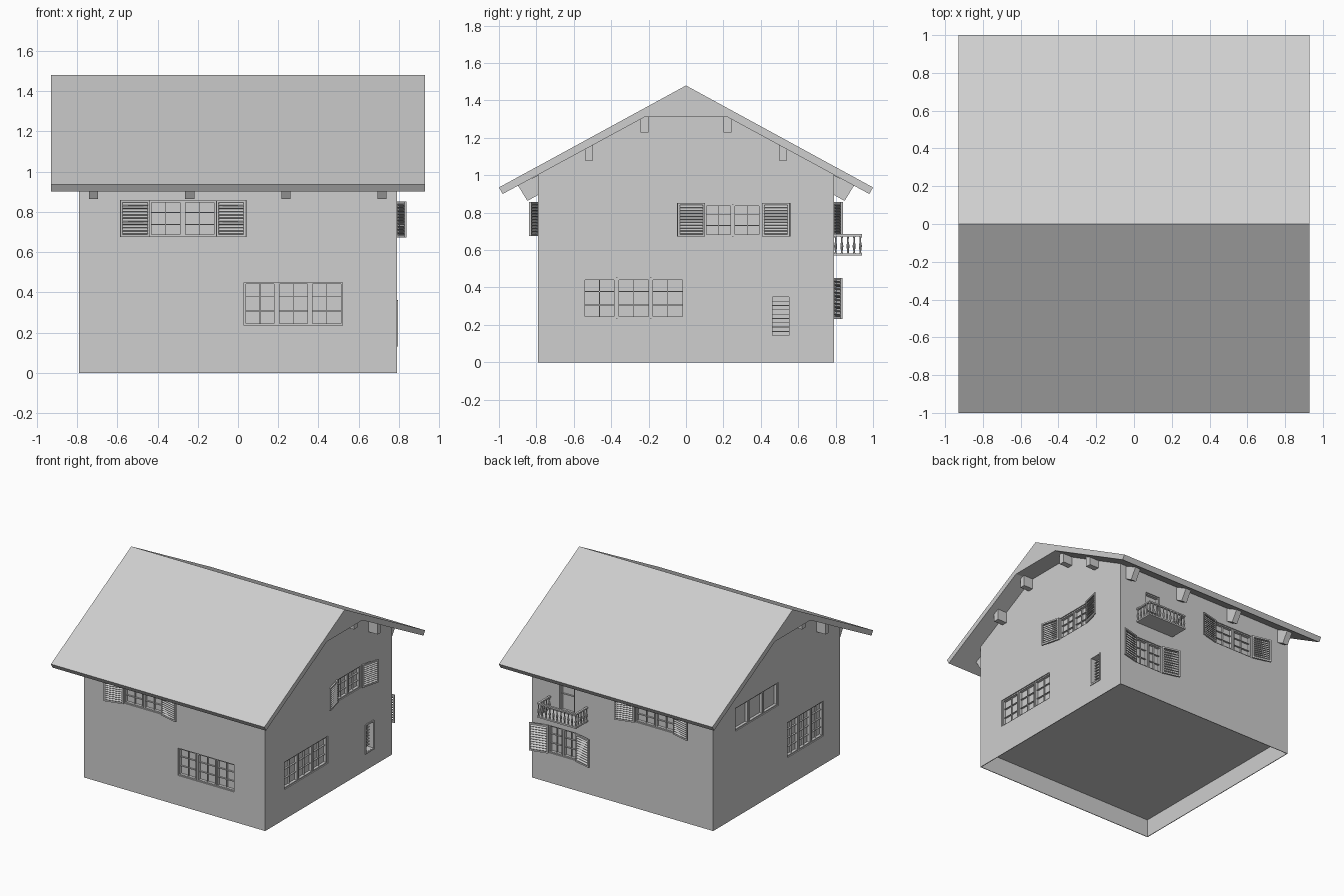
import bpy, bmesh, math
from mathutils import Matrix, Vector

if "Cube" in bpy.data.objects:
    bpy.data.objects.remove(bpy.data.objects["Cube"])

W = 0.79                                   # half width of the square house
grey = bpy.data.materials.new("plain grey")
grey.diffuse_color = (0.62, 0.62, 0.62, 1)
grey.use_nodes = True
grey.node_tree.nodes["Principled BSDF"].inputs["Base Color"].default_value = grey.diffuse_color


def finish(bm, name):
    bmesh.ops.recalc_face_normals(bm, faces=bm.faces)
    me = bpy.data.meshes.new(name)
    bm.to_mesh(me)
    bm.free()
    ob = bpy.data.objects.new(name, me)
    me.materials.append(grey)
    bpy.context.collection.objects.link(ob)
    return ob


def add_box(bm, a, b, c, m=Matrix()):
    """Box from three (low, high) ranges, placed by matrix m."""
    size = Matrix.Diagonal((a[1] - a[0], b[1] - b[0], c[1] - c[0], 1))
    mid = Matrix.Translation(((a[0] + a[1]) / 2, (b[0] + b[1]) / 2, (c[0] + c[1]) / 2))
    bmesh.ops.create_cube(bm, size=1, matrix=m @ mid @ size)


def add_prism(bm, profile, x0, x1, m=Matrix()):
    """Extrude a (y, z) profile along x."""
    f = bm.faces.new([bm.verts.new(m @ Vector((x0, y, z))) for y, z in profile])
    ext = bmesh.ops.extrude_face_region(bm, geom=[f])["geom"]
    move = m.to_3x3() @ Vector((x1 - x0, 0, 0))
    bmesh.ops.translate(bm, verts=[v for v in ext if isinstance(v, bmesh.types.BMVert)], vec=move)


# Wall frames: local x runs right along the wall, local -y points outward
SIDE = {s: Matrix.Rotation(math.radians(90 * i), 4, 'Z') @ Matrix.Translation((0, -W, 0))
        for i, s in enumerate(("front", "right", "back", "left"))}

cut = bmesh.new()                          # collects all wall openings


def window(side, name, u0, u1, z0, z1, panes, cols=2, rows=3, depth=0.03):
    m = SIDE[side]
    add_box(cut, (u0, u1), (-0.05, depth), (z0, z1), m)
    bm = bmesh.new()
    gap, t = 0.008, 0.009
    w = (u1 - u0 - gap * (panes - 1)) / panes
    for i in range(panes):
        a = u0 + i * (w + gap)
        b = a + w
        lay = (0.008, depth + 0.002)
        for x in (a, b - t):
            add_box(bm, (x, x + t), lay, (z0, z1), m)
        for z in (z0, z1 - t):
            add_box(bm, (a + t, b - t), lay, (z, z + t), m)
        bar = (0.017, depth + 0.002)
        for c in range(1, cols):
            x = a + w * c / cols
            add_box(bm, (x - 0.002, x + 0.002), bar, (z0 + t, z1 - t), m)
        for r in range(1, rows):
            z = z0 + (z1 - z0) * r / rows
            add_box(bm, (a + t, b - t), bar, (z - 0.002, z + 0.002), m)
        if i < panes - 1:                  # post between casements
            add_box(bm, (b, b + gap), (0.014, depth + 0.002), (z0, z1), m)
    finish(bm, name)


def shutters(side, name, u0, u1, z0, z1, w=0.152):
    """Pair of louvred shutters standing a little off the wall."""
    bm = bmesh.new()
    for u, s in ((u0, -1), (u1, 1)):
        m = (SIDE[side] @ Matrix.Translation((u, 0, 0)) @ Matrix.Diagonal((s, 1, 1, 1))
             @ Matrix.Rotation(math.radians(-14), 4, 'Z'))
        t, lay = 0.012, (-0.012, 0)
        for x in (0, w - t):
            add_box(bm, (x, x + t), lay, (z0, z1), m)
        for z in (z0, z1 - t):
            add_box(bm, (t, w - t), lay, (z, z + t), m)
        n = 10
        for i in range(n):
            z = z0 + t + (z1 - z0 - 2 * t) * (i + 0.5) / n
            tilt = Matrix.Translation((0, -0.006, z)) @ Matrix.Rotation(math.radians(40), 4, 'X')
            add_box(bm, (t, w - t), (-0.009, 0.009), (-0.0025, 0.0025), m @ tilt)
    finish(bm, name)


# Windows and shutters
window("front", "front_upper_window", -0.44, -0.11, 0.678, 0.855, 2)
shutters("front", "front_upper_shutters", -0.44, -0.105, 0.675, 0.858)
window("front", "front_lower_window", 0.03, 0.52, 0.235, 0.45, 3)
window("right", "right_upper_window", 0.10, 0.40, 0.675, 0.845, 2)
shutters("right", "right_upper_shutters", 0.10, 0.41, 0.672, 0.852)
window("right", "right_lower_window", -0.55, -0.01, 0.235, 0.45, 3)
window("back", "back_upper_window", 0.11, 0.45, 0.678, 0.855, 2)
shutters("back", "back_upper_shutters", 0.105, 0.45, 0.675, 0.858)
window("back", "back_lower_window", -0.645, -0.40, 0.235, 0.45, 2)
shutters("back", "back_lower_shutters", -0.645, -0.40, 0.232, 0.452, 0.145)
window("back", "balcony_door", -0.55, -0.42, 0.59, 0.855, 1, 1, 2)
window("left", "left_upper_window", -0.515, 0.02, 0.68, 0.86, 3, 1, 1)
window("left", "left_lower_window", 0.135, 0.585, 0.225, 0.50, 3, 2, 4)

# Small barred cellar opening with a thin surround
m = SIDE["right"]
add_box(cut, (0.463, 0.552), (-0.05, 0.05), (0.143, 0.352), m)
bm = bmesh.new()
for u in (0.453, 0.552):
    add_box(bm, (u, u + 0.01), (-0.006, 0.004), (0.13, 0.36), m)
for z in (0.13, 0.35):
    add_box(bm, (0.463, 0.552), (-0.006, 0.004), (z, z + 0.012), m)
for i in range(1, 9):
    z = 0.142 + 0.208 * i / 9
    add_box(bm, (0.463, 0.552), (0.03, 0.04), (z - 0.002, z + 0.002), m)
finish(bm, "cellar_opening")

# Walls with window openings and a raised floor underneath
bm = bmesh.new()
add_prism(bm, [(-W, 0), (W, 0), (W, 1.01), (0.22, 1.317), (-0.22, 1.317), (-W, 1.01)], -W, W)
walls = finish(bm, "walls")
h = W - 0.005
add_box(cut, (-h, h), (-h, h), (-0.1, 0.14))
cutter = finish(cut, "opening_cutter")
cutter.hide_render = True
mod = walls.modifiers.new("openings", 'BOOLEAN')
mod.operation, mod.solver, mod.object = 'DIFFERENCE', 'EXACT', cutter
bpy.context.view_layer.objects.active = walls
bpy.ops.object.modifier_apply(modifier=mod.name)
bpy.data.objects.remove(cutter)

# Roof slab, flat below the ridge
bm = bmesh.new()
add_prism(bm, [(-1, 0.935), (-0.98, 0.9), (-0.22, 1.312), (0.22, 1.312),
               (0.98, 0.9), (1, 0.935), (0, 1.48)], -0.93, 0.93)
finish(bm, "roof")

# Purlin ends on both gables
bm = bmesh.new()
for sx in (-1, 1):
    for sy in (-1, 1):
        for y, z in ((0.222, 1.23), (0.518, 1.078)):
            add_box(bm, sorted((sx * 0.78, sx * 0.87)),
                    sorted((sy * (y - 0.022), sy * (y + 0.022))), (z, z + 0.085))
finish(bm, "purlin_ends")

# Sloped rafter ends under both eaves
bm = bmesh.new()
for x in (-0.718, -0.24, 0.238, 0.716):
    for sy in (-1, 1):
        add_prism(bm, [(sy * y, z) for y, z in ((0.90, 0.948), (0.848, 0.863), (0.77, 0.906), (0.77, 1.01))],
                  x - 0.023, x + 0.023)
finish(bm, "rafter_ends")

# Balcony slab and handrail
B0, B1, D = -0.64, -0.30, 0.15
m = SIDE["back"]
bm = bmesh.new()
add_box(bm, (B0, B1), (-D, 0.005), (0.57, 0.582), m)
finish(bm, "balcony_floor")
bm = bmesh.new()
add_box(bm, (B0, B1), (-D, -D + 0.016), (0.674, 0.685), m)
for u in (B0, B1 - 0.016):
    add_box(bm, (u, u + 0.016), (-D + 0.016, 0.005), (0.674, 0.685), m)
finish(bm, "balcony_rail")

# Turned balusters
bm = bmesh.new()
spots = [(B0 + 0.008 + (B1 - B0 - 0.016) * i / 10, -D + 0.008) for i in range(11)]
spots += [(u, -D + 0.008 + 0.033 * i) for u in (B0 + 0.008, B1 - 0.008) for i in range(1, 5)]
profile = [(0.58, 0.007), (0.592, 0.004), (0.622, 0.0085), (0.645, 0.004), (0.66, 0.004), (0.676, 0.007)]
for u, d in spots:
    for (za, ra), (zb, rb) in zip(profile, profile[1:]):
        bmesh.ops.create_cone(bm, cap_ends=False, segments=8, radius1=ra, radius2=rb, depth=zb - za,
                              matrix=m @ Matrix.Translation((u, d, (za + zb) / 2)))
bmesh.ops.remove_doubles(bm, verts=bm.verts, dist=0.0001)
finish(bm, "balusters")
